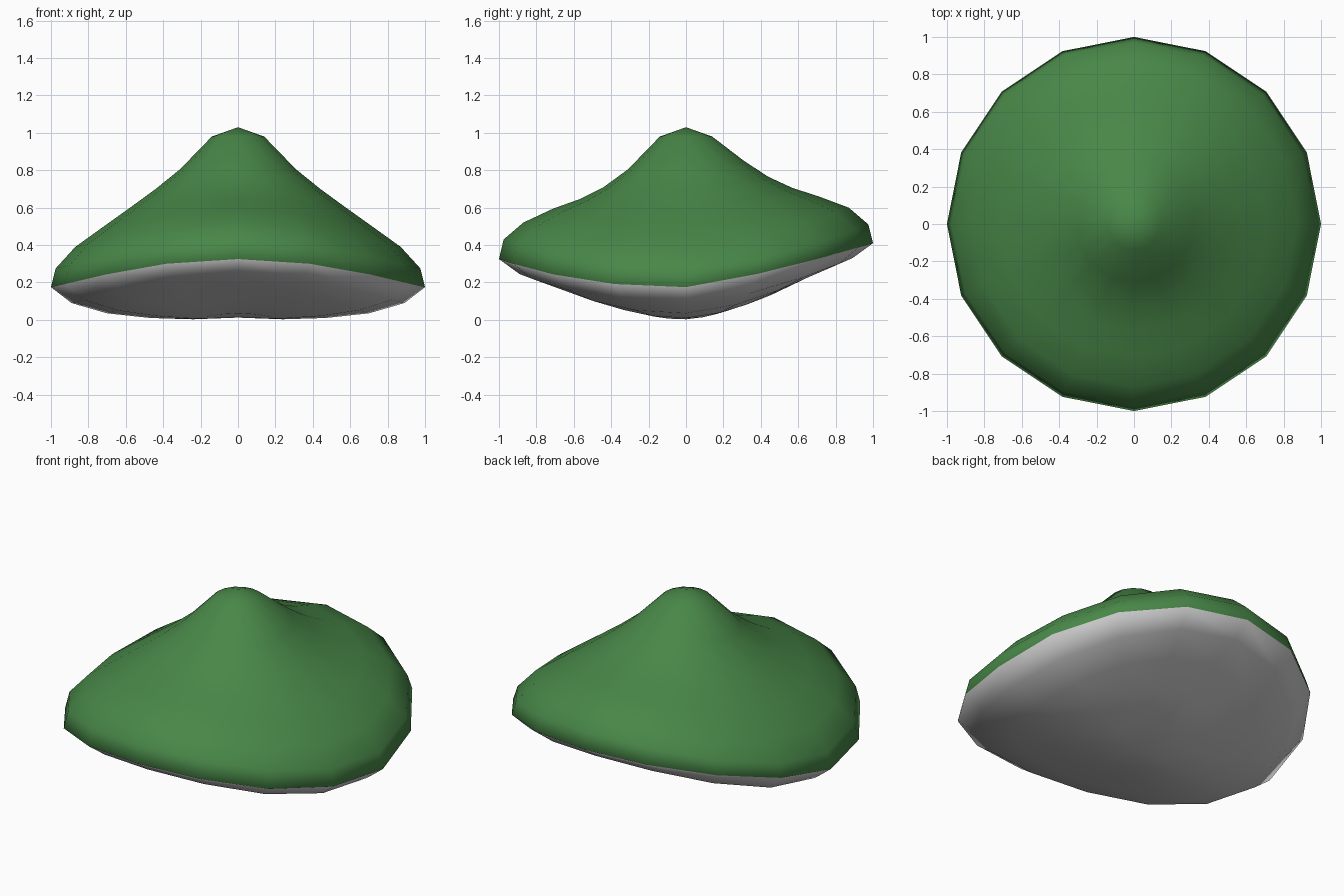
import bpy, bmesh, math

if "Cube" in bpy.data.objects:
    bpy.data.objects.remove(bpy.data.objects["Cube"])

SIDES = 16

# ring tables: radius, height at the sides (x), at the front (-y), at the back (+y)
TOP = [(0.14, 0.98, 0.98, 0.98), (0.31, 0.805, 0.805, 0.85),
       (0.44, 0.70, 0.71, 0.765), (0.57, 0.605, 0.645, 0.705),
       (0.71, 0.505, 0.595, 0.66), (0.87, 0.39, 0.52, 0.60),
       (0.975, 0.275, 0.43, 0.51)]
RIM = [(1.0, 0.175, 0.325, 0.41)]
BOTTOM = [(0.89, 0.09, 0.245, 0.33), (0.70, 0.035, 0.18, 0.25),
          (0.47, 0.01, 0.105, 0.14), (0.24, 0.003, 0.035, 0.055)]


def height(r, side, front, back, s):
    # blend the side height toward the front or back height round the ring
    if s < 0:
        return side + (front - side) * abs(s) ** 2.3
    return side + (back - side) * s ** (1.25 if r > 0.99 else 1.6)


bm = bmesh.new()
peak = bm.verts.new((0, 0, 1.03))
base = bm.verts.new((0, 0, 0.012))
loops = []
for r, side, front, back in TOP + RIM + BOTTOM:
    loop = []
    for i in range(SIDES):
        a = 2 * math.pi * i / SIDES
        s = round(math.sin(a), 6)
        loop.append(bm.verts.new((r * math.cos(a), r * s,
                                  height(r, side, front, back, s))))
    loops.append(loop)

# skin: green (slot 1) above the rim, plain grey (slot 0) below
for i in range(SIDES):
    j = (i + 1) % SIDES
    bm.faces.new((peak, loops[0][i], loops[0][j])).material_index = 1
    for k, (a, b) in enumerate(zip(loops, loops[1:])):
        f = bm.faces.new((a[i], b[i], b[j], a[j]))
        f.material_index = 1 if k < len(TOP) else 0
    bm.faces.new((base, loops[-1][j], loops[-1][i]))
for f in bm.faces:
    f.smooth = True

# one smooth hill with a green top and a grey saddle-shaped underside
mesh = bpy.data.meshes.new("grass_hill")
bm.to_mesh(mesh)
bm.free()
hill = bpy.data.objects.new("grass_hill", mesh)
bpy.context.collection.objects.link(hill)

green = bpy.data.materials.new("green")
green.diffuse_color = (0.065, 0.242, 0.065, 1)
green.use_nodes = True
green.node_tree.nodes["Principled BSDF"].inputs["Base Color"].default_value = green.diffuse_color
mesh.materials.append(None)
mesh.materials.append(green)
